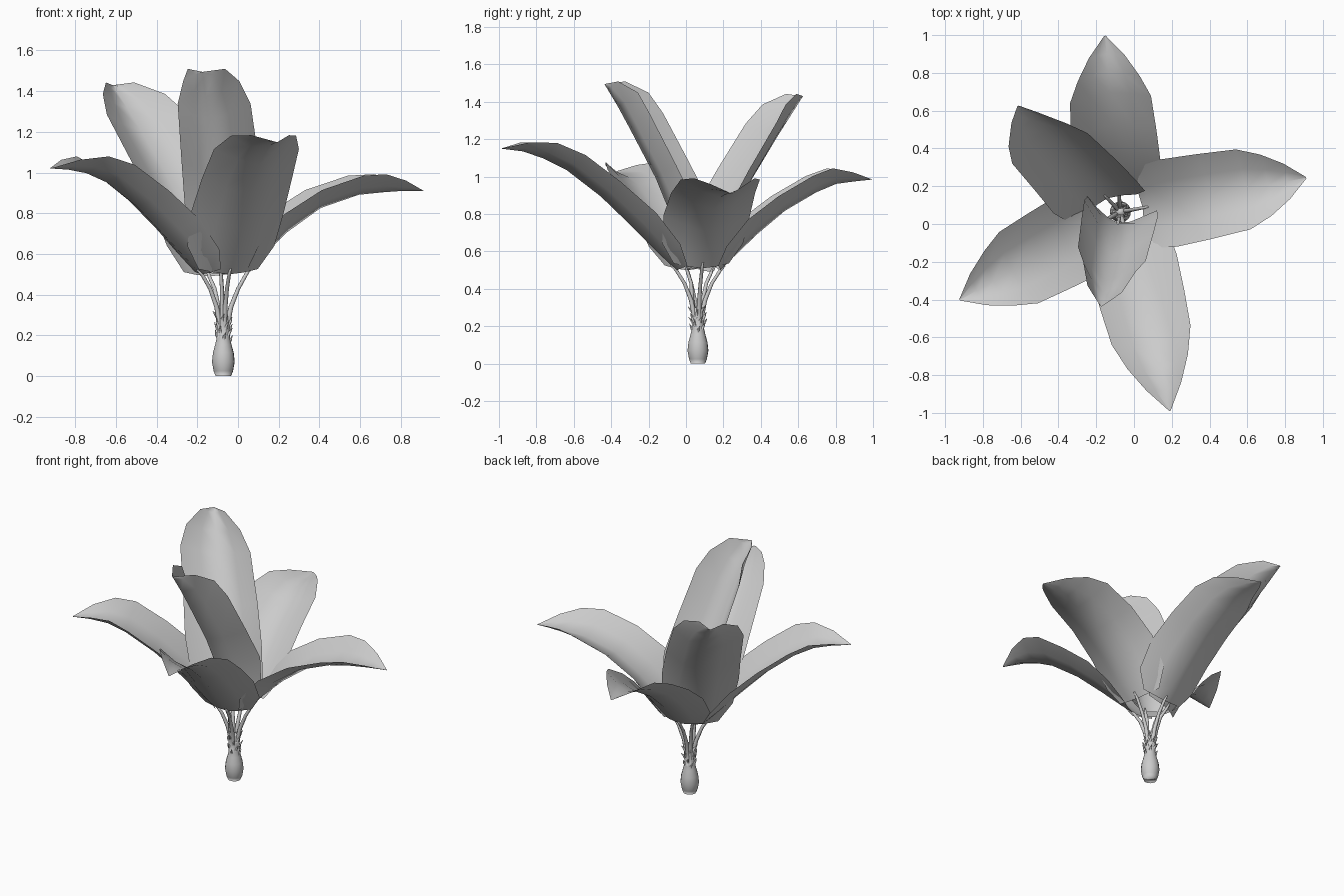
import bpy, math, random
from mathutils import Vector

if "Cube" in bpy.data.objects:
    bpy.data.objects.remove(bpy.data.objects["Cube"])

random.seed(4)
CENTRE = Vector((-0.072, 0.064, 0))


def add_mesh(name, verts, faces):
    me = bpy.data.meshes.new(name)
    me.from_pydata([tuple(v) for v in verts], [], faces)
    me.update()
    ob = bpy.data.objects.new(name, me)
    bpy.context.collection.objects.link(ob)
    for p in me.polygons:
        p.use_smooth = True
    return ob


def grid_faces(rows, cols, wrap=False):
    out = []
    for i in range(rows - 1):
        for j in range(cols if wrap else cols - 1):
            k = (j + 1) % cols
            out.append((i * cols + j, i * cols + k, (i + 1) * cols + k, (i + 1) * cols + j))
    return out


def polar(r, z, az):
    return CENTRE + Vector((r * math.cos(az), r * math.sin(az), z))


def tube(name, path, radii, sides=8):
    verts = []
    for i, p in enumerate(path):
        t = (path[min(i + 1, len(path) - 1)] - path[max(i - 1, 0)]).normalized()
        a = t.cross(Vector((0.31, 0.95, 0.05))).normalized()
        b = t.cross(a)
        for k in range(sides):
            q = 2 * math.pi * k / sides
            verts.append(p + radii[i] * (a * math.cos(q) + b * math.sin(q)))
    n = len(verts)
    faces = grid_faces(len(path), sides, True)
    faces += [tuple(range(sides)), tuple(range(n - sides, n))]
    return add_mesh(name, verts, faces)


def along(pts, t):
    # point and tangent at fraction t of a polyline
    lens = [(b - a).length for a, b in zip(pts, pts[1:])]
    d = t * sum(lens)
    for i, s in enumerate(lens):
        if d <= s or i == len(lens) - 1:
            tan = pts[min(i + 2, len(pts) - 1)] - pts[max(i - 1, 0)]
            return pts[i].lerp(pts[i + 1], d / s), tan.normalized()
        d -= s


def leaf(name, az, rib, yaw=0, width=1, cup=1, shoulder=0.9, tip=.095):
    az = math.radians(az)
    side_az = az + math.radians(90 + yaw)
    side = Vector((math.cos(side_az), math.sin(side_az), 0))
    pts = [polar(r, z, az) for r, z in rib]
    # fraction along rib, half width, edge lift
    profile = [(0, .15, .035), (.1, .22, .08), (.28, .235, .105), (.48, .228, .095),
               (shoulder - .22, .215, .095), (shoulder - .1, .165, .09), (shoulder, tip, .05), (1, .004, 0)]
    verts = []
    for t, w, h in profile:
        p, tan = along(pts, t)
        up = tan.cross(side).normalized()
        for u in (-1, -.5, 0, .5, 1):
            verts.append(p + side * (u * w * width) + up * (h * cup * abs(u) ** 1.5))
    add_mesh(name, verts, grid_faces(len(profile), 5))
    # stalk from the neck to the base of the blade
    r, z = rib[0]
    path = [polar(.018, .16, az), polar(.021, .26, az), polar(.026 + r * .1, .34, az),
            polar(r * .62, .43, az), pts[0], pts[0].lerp(pts[1], .2)]
    tube(name + "_stalk", path, [.015, .014, .012, .010, .009, .004])


# Spreading leaves
leaf("leaf_back", 95, [(.12, .5), (.24, .62), (.39, .76), (.55, .88), (.75, .965), (.936, .985)])
leaf("leaf_right", 10.4, [(.12, .51), (.27, .67), (.47, .82), (.67, .89), (.87, .91), (1, .91)])
leaf("leaf_front", -76, [(.12, .5), (.27, .64), (.4, .77), (.53, .89), (.73, 1.04), (.92, 1.13), (1.085, 1.15)])
leaf("leaf_left", 208.7, [(.12, .5), (.26, .62), (.42, .78), (.6, .93), (.8, 1.01), (.97, 1.02)])
# Upright leaves
leaf("leaf_upright_front", -101.5, [(.06, .5), (.1, .65), (.19, .92), (.29, 1.1), (.41, 1.33), (.51, 1.495)],
     width=.85, cup=1.75, shoulder=.97, tip=.11)
leaf("leaf_upright_back", 134, [(.1, .49), (.22, .72), (.37, .95), (.56, 1.18), (.78, 1.43)],
     yaw=-22, cup=1.25, shoulder=.97, tip=.075)

# Bulb and neck
bulb = [(.038, 0), (.048, .025), (.056, .07), (.051, .115), (.04, .155), (.032, .19), (.03, .24), (.022, .3)]
tube("bulb", [CENTRE + Vector((0, 0, z)) for r, z in bulb], [r for r, z in bulb], 16)

# Dry scales around the neck
for i in range(18):
    a = i * 2.4
    z = .17 + .007 * i
    end = random.uniform(.042, .055)
    tube("neck_scale", [polar(.025, z - .01, a), polar(.036, z + .008, a), polar(end, z + .03, a + .2)],
         [.009, .007, .001], 5)
